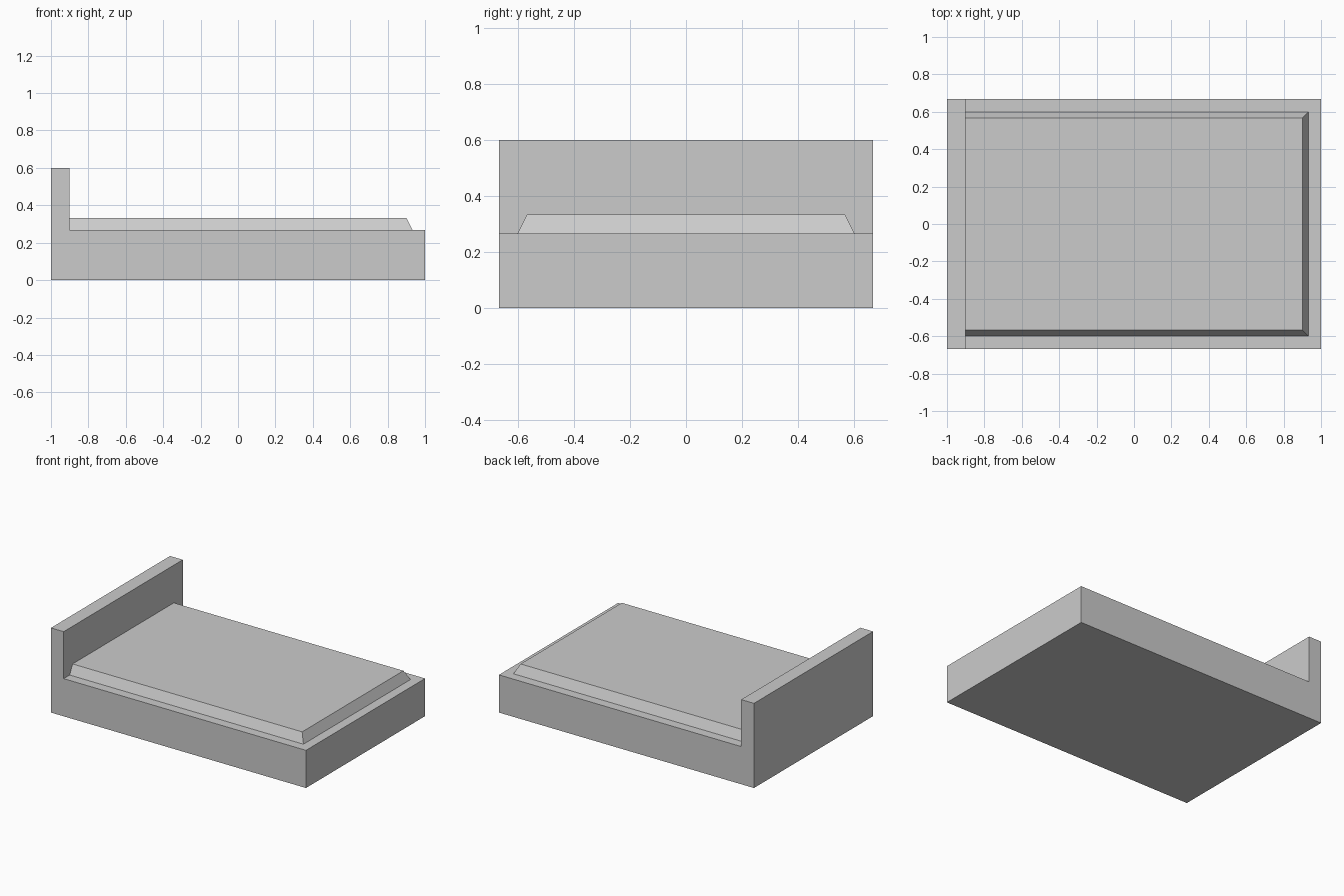
import bpy, bmesh

if "Cube" in bpy.data.objects:
    bpy.data.objects.remove(bpy.data.objects["Cube"])


def make_object(name, rings):
    """Closed solid lofted through matching point rings, capped at both ends."""
    bm = bmesh.new()
    loops = [[bm.verts.new(p) for p in ring] for ring in rings]
    n = len(rings[0])
    for a, b in zip(loops, loops[1:]):
        for i in range(n):
            j = (i + 1) % n
            bm.faces.new((a[i], a[j], b[j], b[i]))
    bm.faces.new(loops[0])
    bm.faces.new(loops[-1])
    bmesh.ops.recalc_face_normals(bm, faces=bm.faces)
    mesh = bpy.data.meshes.new(name)
    bm.to_mesh(mesh)
    bm.free()
    obj = bpy.data.objects.new(name, mesh)
    bpy.context.collection.objects.link(obj)
    return obj


HALF_W = 0.667   # half width of the frame
HEAD_X = -0.9    # inner face of the headboard
BASE_Z = 0.267   # top of the base

# Bed frame: L-shaped side profile (base and headboard) extruded across y
profile = [(-1, 0), (1, 0), (1, BASE_Z), (HEAD_X, BASE_Z), (HEAD_X, 0.6), (-1, 0.6)]
make_object("bed_frame", [[(x, y, z) for x, z in profile] for y in (-HALF_W, HALF_W)])


# Mattress: flush with the headboard, sloping in on the other three sides
def mattress_ring(inset, z):
    x, y = 0.933 - inset, 0.6 - inset
    return [(HEAD_X, -y, z), (x, -y, z), (x, y, z), (HEAD_X, y, z)]


make_object("mattress", [mattress_ring(0, BASE_Z), mattress_ring(0.033, 0.333)])
